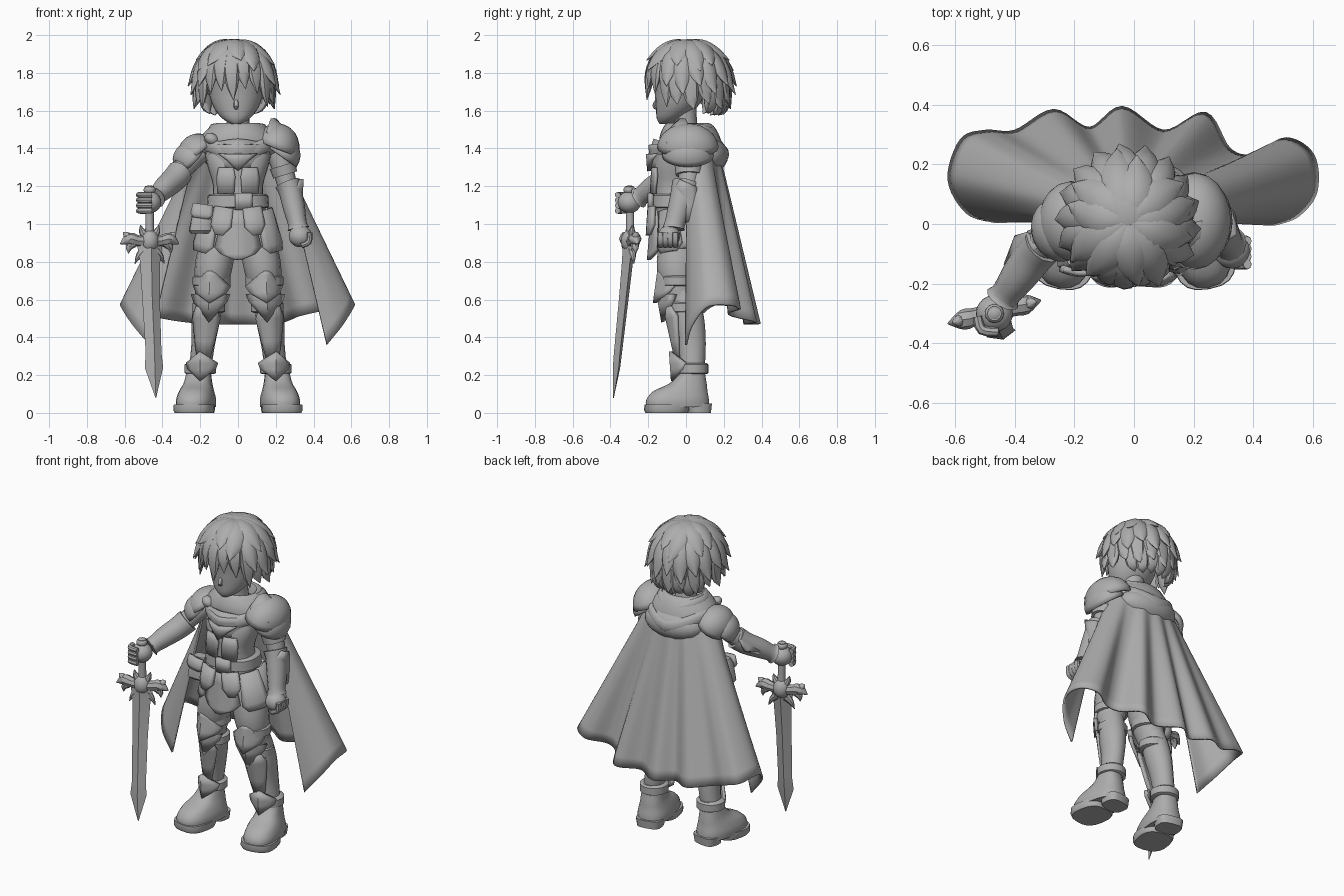
import bpy, bmesh, math
from math import sin, cos, pi, radians
from mathutils import Vector, Matrix, Euler

cube = bpy.data.objects.get("Cube")
if cube:
    bpy.data.objects.remove(cube, do_unlink=True)

grey = bpy.data.materials.new("plain grey")
grey.use_nodes = True
grey.diffuse_color = (.42, .42, .42, 1)
for node in grey.node_tree.nodes:
    if node.type == 'BSDF_PRINCIPLED':
        node.inputs["Base Color"].default_value = grey.diffuse_color
built = []


def finish(name, bm, thick=0):
    bmesh.ops.remove_doubles(bm, verts=bm.verts, dist=.0005)
    bmesh.ops.recalc_face_normals(bm, faces=bm.faces)
    mesh = bpy.data.meshes.new(name)
    bm.to_mesh(mesh)
    bm.free()
    mesh.materials.append(grey)
    ob = bpy.data.objects.new(name, mesh)
    bpy.context.scene.collection.objects.link(ob)
    if thick:
        mod = ob.modifiers.new("thickness", 'SOLIDIFY')
        mod.thickness, mod.offset = thick, 0
    built.append(ob)
    return ob


def spline(points, sub):
    p = [Vector(q) for q in points]
    out, last = [], len(p) - 1
    for i in range(last):
        a, b, c, d = p[max(i - 1, 0)], p[i], p[i + 1], p[min(i + 2, last)]
        for k in range(sub):
            t = k / sub
            out.append(b + (c - a) * (t / 2) + (a * 2 - b * 5 + c * 4 - d) * (t * t / 2)
                       + (b * 3 - a - c * 3 + d) * (t ** 3 / 2))
    return out + [p[-1]]


def sweep(name, points, n=16, ref=(1, 0, 0), sub=3, flat=False, power=1):
    """Loft elliptical rings (x, y, z, radius a, radius b) along a path."""
    path = spline(points, sub)
    bm, rings = bmesh.new(), []
    for i, p in enumerate(path):
        here = Vector(p[:3])
        t = Vector(path[min(i + 1, len(path) - 1)][:3]) - Vector(path[max(i - 1, 0)][:3])
        t = Vector((0, 0, 1)) if flat else t.normalized()
        u = Vector(ref) - t * t.dot(Vector(ref))
        u.normalize()
        v = t.cross(u)
        ring = []
        for k in range(n):
            c, s = cos(2 * pi * k / n), sin(2 * pi * k / n)
            c, s = math.copysign(abs(c) ** power, c), math.copysign(abs(s) ** power, s)
            ring.append(bm.verts.new(here + u * c * max(p[3], .002) + v * s * max(p[4], .002)))
        rings.append(ring)
    for a, b in zip(rings, rings[1:]):
        for k in range(n):
            bm.faces.new((a[k], a[k - 1], b[k - 1], b[k]))
    bm.faces.new(rings[0])
    bm.faces.new(rings[-1])
    return finish(name, bm)


def plate(name, loc, rot, rows, curve=2, thick=.02):
    """Armour plate wrapped backwards from its middle; rows are (height, half width)."""
    bm = bmesh.new()
    place = Matrix.Translation(loc) @ Euler([radians(a) for a in rot]).to_matrix().to_4x4()
    grid = [[bm.verts.new(place @ Vector((w * k / 3, curve * abs(w * k / 3) ** 1.5, z)))
             for k in range(-3, 4)] for z, w in rows]
    for a, b in zip(grid, grid[1:]):
        for k in range(6):
            bm.faces.new((a[k], a[k + 1], b[k + 1], b[k]))
    return finish(name, bm, thick)


def ball(name, loc, size, rot=(0, 0, 0), cut=None):
    """Ellipsoid; with a cut it becomes an open dome."""
    bm = bmesh.new()
    bmesh.ops.create_uvsphere(bm, u_segments=20, v_segments=12, radius=1)
    if cut is not None:
        bmesh.ops.delete(bm, geom=[v for v in bm.verts if v.co.z < cut], context='VERTS')
    turn = Euler([radians(a) for a in rot]).to_matrix().to_4x4()
    bm.transform(Matrix.Translation(loc) @ turn @ Matrix.Diagonal((*size, 1)))
    return finish(name, bm, .018 if cut is not None else 0)


# Head and neck
face = [(-.11, 1.53, .025, .03), (-.085, 1.56, .075, .07), (-.05, 1.62, .12, .11),
        (-.03, 1.7, .145, .135), (-.02, 1.8, .155, .15), (0, 1.9, .1, .1)]
sweep("face", [(-.01, *f) for f in face], n=24, flat=True)
sweep("nose", [(-.01, -.15, 1.66, .01, .01), (-.01, -.168, 1.625, .014, .01), (-.01, -.15, 1.61, .008, .008)], n=8)
sweep("neck", [(0, .01, 1.4, .08, .08), (0, 0, 1.5, .062, .062), (0, -.01, 1.62, .065, .065)])

# Hair: a cap covered with tapering locks
crown = Vector((-.02, .01, 1.77))
ball("hair_cap", crown + Vector((0, .015, .01)), (.18, .18, .195), (-25, 0, 0), cut=-.35)


def lock(az, start, end, width, lift=.04, twist=6):
    points = []
    for i, share in enumerate((.4, .8, 1, .95, .65, 0)):
        f = i / 5
        e = radians(start + (end - start) * f)
        a = radians(az + twist * f * f)
        r = (.19 * cos(e) if e > 0 else .19) + lift * f ** 3
        points.append((*(crown + Vector((r * cos(a), r * sin(a) * 1.06, .195 * sin(e)))),
                       width * share, .027 * share))
    a = radians(az)
    sweep("hair_lock", points, n=8, ref=(-sin(a), cos(a), 0), sub=2)


for i in range(11):
    lock(i * 33 + 8, 86, 12 + 9 * (i % 3), .062, .045, 8 - 16 * (i % 2))
for i in range(13):
    lock(-32 + i * 20.5, 62, -12 - 14 * (i % 2), .05, .055)
for i in range(11):
    lock(-20 + i * 22, 30, -44 - 12 * (i % 2), .045, .025)
for i in range(7):
    lock(36 + i * 18, 0, -72 - 10 * (i % 2), .04, -.04)
for az, end in ((-150, -52), (-132, -24), (-114, -20), (-96, -36), (-78, -16), (-58, -24), (-36, -50)):
    lock(az, 72, end, .044, .015, 5)

# Torso, hips and chest armour
sweep("torso", [(0, -.03, .92, .15, .11), (0, -.05, 1.08, .145, .115), (0, -.06, 1.2, .132, .11),
                (0, -.05, 1.32, .165, .12), (0, -.02, 1.42, .17, .11), (0, 0, 1.48, .09, .08)],
      n=24, flat=True, power=.85)
sweep("hips", [(0, -.02, .82, .06, .07), (0, -.03, .88, .14, .11), (0, -.03, 1.02, .15, .11)], flat=True)
plate("breastplate", (0, -.185, 1.36), (4, 0, 0), [(-.07, .13), (-.03, .15), (.03, .15), (.06, .11)], 1.6)
plate("chest_point", (0, -.2, 1.34), (4, 0, 0), [(-.06, 0), (0, .06), (.03, .1)], 1.6)
for s in (-1, 1):
    plate("corset_panel", (s * .065, -.178, 1.22), (-4, 0, s * 14), [(-.06, .045), (.03, .05), (.08, .04)], .8, .014)

# Belt, buckle and pouch
sweep("belt", [(0, -.045, 1.085, .15, .125), (0, -.045, 1.09, .165, .138),
               (0, -.045, 1.15, .16, .136), (0, -.045, 1.16, .145, .12)], n=24, sub=1, flat=True, power=.85)
plate("buckle", (.03, -.192, 1.12), (0, 0, 4), [(-.045, .045), (.045, .045)], .5, .024)
sweep("pouch", [(-.2, -.11, .95, .05, .03), (-.2, -.11, .965, .06, .045), (-.19, -.11, 1.07, .05, .045),
                (-.185, -.11, 1.1, .04, .03)], n=12, sub=1, flat=True, power=.5)
plate("pouch_flap", (-.19, -.165, 1.07), (-3, 8, -6), [(-.04, .04), (-.02, .058), (.035, .052)], .8)

# Skirt plates around the hips
plate("front_tasset", (0, -.185, .95), (-5, 0, 0), [(-.14, .015), (-.11, .085), (-.07, .12), (.05, .09), (.13, .07)], 1.1)
for s in (-1, 1):
    plate("front_flap", (s * .085, -.195, 1.03), (-6, s * -8, s * 16), [(-.09, .02), (-.04, .055), (.06, .05)], 1)
    plate("side_tasset", (s * .175, -.1, .98), (-10, s * -10, s * 52), [(-.13, .05), (-.09, .08), (.1, .055)], 1)
    plate("hip_tasset", (s * .195, .01, .97), (-12, 0, s * 100), [(-.1, .07), (-.06, .085), (.12, .06)], 1)
    plate("back_tasset", (s * .075, .12, .96), (-8, 0, s * 165), [(-.12, .05), (-.08, .085), (.12, .07)], 1)

# Legs, mirrored
for s in (-1, 1):
    sweep("thigh", [(s * .09, -.03, .98, .09, .1), (s * .125, -.045, .8, .1, .11),
                    (s * .14, -.04, .7, .09, .1), (s * .155, -.03, .6, .07, .08)])
    sweep("shin", [(s * .155, -.02, .64, .07, .075), (s * .17, .01, .5, .075, .085),
                   (s * .185, .03, .36, .062, .075), (s * .205, .035, .2, .058, .062)])
    for name, x, y, z, r in (("thigh_cuff", .14, -.04, .7, .1), ("knee_strap", .155, -.01, .56, .087),
                             ("ankle_cuff", .2, .035, .235, .084)):
        sweep(name, [(s * x, y, z - .03, r - .015, r - .01), (s * x, y, z - .024, r, r),
                     (s * x, y, z + .02, r, r), (s * x, y, z + .03, r - .015, r - .01)], sub=1, flat=True)
    out = s * 10
    plate("knee_plate", (s * .15, -.155, .66), (-8, 0, out), [(-.08, 0), (-.02, .075), (.02, .095), (.07, .035), (.09, .02)], 2.6)
    plate("knee_spike", (s * .155, -.135, .56), (10, 0, out), [(-.08, 0), (.02, .085), (.055, .1), (.03, .0)], 2.4)
    plate("greave", (s * .178, -.082, .42), (12, s * -5, out), [(-.14, .03), (-.04, .05), (.08, .07), (.14, .05)], 2.4)
    plate("ankle_plate", (s * .2, -.075, .24), (4, 0, out), [(-.07, 0), (-.01, .07), (.02, .08), (.085, 0)], 2.8)
    # Boot: shoe upper, sole and heel turned outwards
    shoe = sweep("boot", [(0, -.05, .03, .098, .17), (0, -.05, .07, .1, .168), (0, -.035, .115, .088, .145),
                          (0, .005, .155, .074, .1), (0, .025, .2, .066, .072), (0, .03, .23, .062, .066)],
                 n=20, flat=True, power=.8)
    sole = sweep("sole", [(0, -.11, .0, .1, .11), (0, -.11, .015, .107, .117), (0, -.11, .045, .105, .115)],
                 n=20, sub=1, flat=True, power=.75)
    heel = sweep("heel", [(0, .065, 0, .075, .06), (0, .065, .05, .082, .065)], sub=1, flat=True, power=.65)
    tongue = plate("boot_strap", (0, -.115, .125), (-48, 0, 0), [(-.05, .07), (.0, .08), (.03, .07)], 2)
    for ob in (shoe, sole, heel, tongue):
        ob.location = (s * .213, .005, 0)
        ob.rotation_euler.z = radians(out)

# Left arm hanging at the side
sweep("left_upper_arm", [(.19, .02, 1.42, .06, .06), (.235, .02, 1.3, .056, .06), (.27, .01, 1.17, .05, .05)])
sweep("left_arm_band", [(.235, .015, 1.31, .07, .075), (.25, .015, 1.26, .066, .07)], sub=1)
sweep("left_gauntlet", [(.262, .0, 1.215, .068, .075), (.278, -.01, 1.17, .062, .07), (.298, -.035, 1.08, .058, .062),
                        (.315, -.06, 1.0, .05, .054), (.32, -.065, .975, .058, .06)], n=12)
plate("left_elbow_plate", (.335, -.01, 1.14), (4, -12, 75), [(-.13, .02), (-.05, .05), (.04, .065), (.1, 0)], 2.5)
ball("left_fist", (.33, -.09, .935), (.062, .06, .058), (20, 0, 15))
for i in range(4):
    y = -.135 + i * .026
    sweep("left_finger", [(.38, y, .955, .016, .014), (.375, y, .905, .018, .015), (.335, y, .885, .017, .014)],
          n=8, ref=(0, 1, 0))

# Right arm reaching out to the sword
up = (0, 0, 1)
sweep("right_upper_arm", [(-.17, .02, 1.41, .06, .06), (-.26, -.03, 1.33, .058, .06), (-.34, -.1, 1.24, .052, .052)], ref=up)
sweep("right_gauntlet", [(-.305, -.07, 1.275, .07, .07), (-.34, -.11, 1.235, .066, .068), (-.39, -.18, 1.19, .06, .06),
                         (-.43, -.235, 1.15, .05, .05), (-.44, -.25, 1.14, .06, .06)], n=12, ref=up)
plate("right_elbow_plate", (-.375, -.1, 1.26), (-40, 0, -60), [(-.1, 0), (-.02, .06), (.05, .05), (.1, 0)], 2.5)
ball("right_fist", (-.468, -.3, 1.115), (.062, .062, .058), (0, 0, 20))
for i in range(4):
    z = 1.07 + i * .028
    sweep("right_finger", [(-.525, -.31, z, .015, .016), (-.51, -.355, z, .016, .017), (-.455, -.362, z, .015, .015)],
          n=8, ref=up)

# Shoulder armour
ball("left_pauldron", (.2, .01, 1.4), (.115, .155, .125), (0, 22, 0), cut=-.15)
ball("left_pauldron_lower", (.225, .01, 1.36), (.095, .13, .1), (0, 35, 0), cut=-.25)
plate("left_pauldron_ridge", (.235, -.06, 1.49), (-45, 0, 50), [(-.09, 0), (-.03, .075), (.03, .08), (.09, .02)], 1.5)
ball("right_pauldron", (-.21, .01, 1.37), (.1, .125, .1), (0, -38, 0), cut=-.1)
ball("right_pauldron_lower", (-.25, -.02, 1.34), (.085, .1, .085), (0, -48, 20), cut=0)

# Cowl and folded hood
sweep("cowl", [(0, .01, 1.47, .08, .08), (0, .01, 1.53, .105, .1), (0, .015, 1.52, .14, .13),
               (0, .02, 1.46, .2, .16), (0, .03, 1.39, .225, .165), (0, .03, 1.36, .18, .13)], n=32, flat=True)
for name, r, z, drop in (("scarf_fold_upper", .13, 1.49, .03), ("scarf_fold_lower", .185, 1.43, .06)):
    ring = [radians(-90 + k * 30) for k in range(13)]
    sweep(name, [(r * cos(a), .025 + (r - .01) * sin(a), z - drop * abs(sin(a)) ** 3, .042, .028) for a in ring],
          n=12, ref=up, sub=2)
ball("hood_drape", (0, .11, 1.37), (.2, .115, .1), (-18, 0, 0))
plate("cowl_front", (0, -.172, 1.42), (-18, 0, 0), [(-.06, 0), (-.02, .08), (.03, .13)], 1.5)
ball("cowl_knot", (-.14, -.1, 1.45), (.04, .035, .03), (0, 30, 0))

# Cape: loft from a shoulder arc to a wavy hem
hem = spline([(-.47, .01, .36), (-.56, .04, .47), (-.62, .15, .57), (-.58, .28, .55), (-.5, .31, .53),
              (-.4, .31, .5), (-.27, .38, .48), (-.15, .32, .47), (-.04, .39, .47), (.1, .31, .47),
              (.24, .37, .48), (.32, .25, .51), (.4, .23, .53), (.51, .285, .55), (.6, .23, .57),
              (.61, .11, .56), (.55, .03, .46), (.47, .0, .36)], 6)
bm = bmesh.new()
grid = []
for row in range(17):
    f = row / 16
    line = []
    for i, low in enumerate(hem):
        a = pi * i / (len(hem) - 1)
        top = Vector((-.22 * cos(a), .01 + .15 * sin(a), 1.43))
        line.append(bm.verts.new(top.lerp(low, f)))
    grid.append(line)
for a, b in zip(grid, grid[1:]):
    for i in range(len(hem) - 1):
        bm.faces.new((a[i], a[i + 1], b[i + 1], b[i]))
finish("cape", bm, .012)

# Sword, its guard turned slightly about the vertical
across = Vector((cos(radians(14)), sin(radians(14)), 0))
hub = Vector((-.468, -.295, .91))
sweep("blade", [(-.468, -.3, .9, .07, .035), (-.465, -.31, .8, .055, .03), (-.46, -.33, .6, .048, .026),
                (-.447, -.36, .32, .043, .022), (-.445, -.368, .24, .05, .02), (-.435, -.384, .08, .0, .0)],
      n=4, ref=across, sub=1)
sweep("grip", [(-.468, -.295, .93, .024, .024), (-.468, -.297, 1.06, .022, .022), (-.468, -.3, 1.2, .024, .024)], n=10)
ball("guard_gem", hub, (.05, .05, .06))
ball("pommel", (-.468, -.3, 1.18), (.032, .032, .025))


def horn(name, points):
    sweep(name, [(*(hub + across * x + Vector((0, 0, z))), r, r) for x, z, r in points], n=8, ref=(0, 1, 0))


for s in (-1, 1):
    horn("guard_wing", [(0, 0, .04), (s * .06, .0, .03), (s * .11, .01, .034), (s * .16, -.015, .003)])
    horn("guard_upper_horn", [(s * .09, -.01, .02), (s * .125, .03, .02), (s * .145, .045, .002)])
    horn("guard_lower_horn", [(s * .07, .0, .024), (s * .11, -.03, .02), (s * .115, -.065, .002)])
    horn("guard_collar_spike", [(s * .015, .02, .025), (s * .04, .05, .018), (s * .05, .085, .002)])
    horn("blade_spike", [(s * .03, -.05, .026), (s * .06, -.08, .016), (s * .08, -.12, .002)])

# Smooth shading with crisp plate edges
bpy.ops.object.select_all(action='DESELECT')
for ob in built:
    ob.select_set(True)
bpy.context.view_layer.objects.active = built[0]
bpy.ops.object.shade_smooth_by_angle(angle=radians(40))
